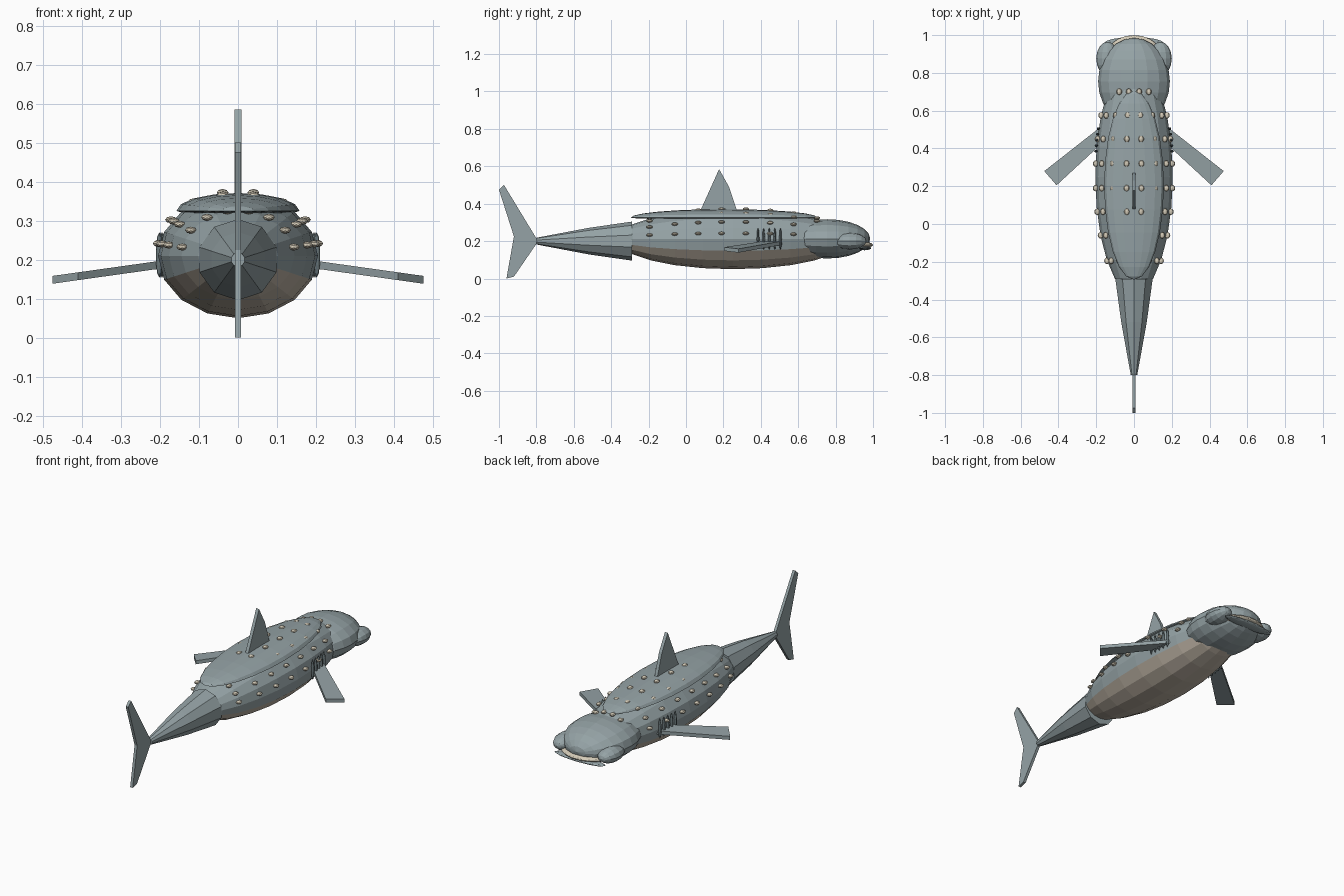
import bpy, bmesh, math
from mathutils import Matrix, Vector

if "Cube" in bpy.data.objects:
    bpy.data.objects.remove(bpy.data.objects["Cube"])


def material(name, rgb):
    m = bpy.data.materials.new(name)
    m.diffuse_color = (*rgb, 1)
    m.use_nodes = True
    m.node_tree.nodes["Principled BSDF"].inputs["Base Color"].default_value = m.diffuse_color
    return m


SKIN = material("grey_skin", (0.30, 0.365, 0.38))
BELLY = material("pale_belly", (0.50, 0.44, 0.365))
SPOT = material("cream_spot", (0.66, 0.60, 0.48))
GILL = material("dark_gill", (0.14, 0.18, 0.19))


def finish(bm, name, *mats):
    bmesh.ops.recalc_face_normals(bm, faces=bm.faces)
    me = bpy.data.meshes.new(name)
    bm.to_mesh(me)
    bm.free()
    for m in mats:
        me.materials.append(m)
    ob = bpy.data.objects.new(name, me)
    bpy.context.collection.objects.link(ob)
    return ob


def add_ball(bm, centre, radii, seg=16, rings=12):
    """Ellipsoid whose poles lie along y."""
    mat = (Matrix.Translation(centre) @ Matrix.Diagonal((*radii, 1))
           @ Matrix.Rotation(-math.pi / 2, 4, 'X'))
    return bmesh.ops.create_uvsphere(bm, u_segments=seg, v_segments=rings,
                                     radius=1, matrix=mat)["verts"]


def ball(name, centre, radii, mat, seg=16, rings=12):
    bm = bmesh.new()
    add_ball(bm, centre, radii, seg, rings)
    return finish(bm, name, mat)


def plate(name, points, offset, mat=SKIN):
    """Flat outline thickened by plus and minus the offset."""
    bm = bmesh.new()
    off = Vector(offset)
    a = [bm.verts.new(Vector(p) - off) for p in points]
    b = [bm.verts.new(Vector(p) + off) for p in points]
    bm.faces.new(a)
    bm.faces.new(b[::-1])
    n = len(points)
    for i in range(n):
        bm.faces.new((a[i], a[(i + 1) % n], b[(i + 1) % n], b[i]))
    return finish(bm, name, mat)


# Body with a pale underside
C = Vector((0, 0.25, 0.21))
R = Vector((0.205, 0.62, 0.16))
body = ball("body", C, R, SKIN)
body.data.materials.append(BELLY)
for f in body.data.polygons:
    ring_angle = math.atan2((f.center.z - C.z) / R.z, abs(f.center.x) / R.x)
    f.material_index = 1 if ring_angle < -math.radians(22.5) else 0

# Raised shield along the back, nearly flat below
bm = bmesh.new()
for v in add_ball(bm, (0, 0, 0), (0.158, 0.5, 0.046)):
    if v.co.z < 0:
        v.co.z *= 0.2
    v.co += Vector((0, 0.205, 0.325))
finish(bm, "back_shield", SKIN)

# Head, cheeks and mouth
ball("head", (0, 0.755, 0.212), (0.19, 0.23, 0.105), SKIN)
for s, side in ((-1, "left"), (1, "right")):
    ball("cheek_" + side, (s * 0.14, 0.875, 0.2), (0.06, 0.09, 0.045), SKIN, 12, 8)
ball("mouth", (0, 0.90, 0.18), (0.14, 0.10, 0.022), SPOT, 16, 10)
ball("lower_lip", (0, 0.955, 0.163), (0.16, 0.035, 0.012), SKIN, 12, 8)

# Tapered tail stalk
bm = bmesh.new()
rings = []
for y, r in ((-0.29, 0.104), (-0.52, 0.071), (-0.8, 0.018)):
    rings.append([bm.verts.new((r * math.sin(k * math.tau / 10), y,
                                0.2 + r * math.cos(k * math.tau / 10)))
                  for k in range(10)])
for lo, hi in zip(rings, rings[1:]):
    for k in range(10):
        bm.faces.new((lo[k], lo[(k + 1) % 10], hi[(k + 1) % 10], hi[k]))
bm.faces.new(rings[0])
bm.faces.new(rings[-1])
finish(bm, "tail_stalk", SKIN)

# Upright fins
tail = [(-0.8, 0.215), (-0.973, 0.50), (-1.0, 0.475), (-0.92, 0.225),
        (-0.96, 0.0), (-0.92, 0.01), (-0.8, 0.185)]
plate("tail_fin", [(0, y, z) for y, z in tail], (0.008, 0, 0))
dorsal = [(0.07, 0.34), (0.08, 0.37), (0.177, 0.585), (0.23, 0.49),
          (0.27, 0.37), (0.27, 0.34)]
plate("dorsal_fin", [(0, y, z) for y, z in dorsal], (0.009, 0, 0))

# Side fins and gill slits
fin = [(0.15, 0.535), (0.475, 0.28), (0.41, 0.205), (0.15, 0.445)]
for s, side in ((-1, "left"), (1, "right")):
    plate("side_fin_" + side,
          [(s * x, y, 0.187 - 0.14 * (x - 0.2)) for x, y in fin], (0, 0, 0.01))
    bm = bmesh.new()
    for i in range(5):
        y = 0.385 + 0.03 * i
        w = R.x * math.sqrt(1 - ((y - C.y) / R.y) ** 2)
        add_ball(bm, (s * (w + 0.002), y, 0.212), (0.009, 0.007, 0.058), 10, 6)
    finish(bm, "gills_" + side, GILL)

# Rows of raised spots over the upper body
bm = bmesh.new()
for y in (0.70, 0.575, 0.45, 0.32, 0.19, 0.065, -0.06, -0.195):
    k = math.sqrt(1 - ((y - C.y) / R.y) ** 2)
    for deg in (11, 34, 57, 79):
        a = math.radians(deg)
        for s in (-1, 1):
            add_ball(bm, (s * (R.x * k + 0.003) * math.cos(a), y,
                          C.z + (R.z * k + 0.006) * math.sin(a)),
                     (0.015, 0.017, 0.009), 8, 6)
finish(bm, "spots", SPOT)
